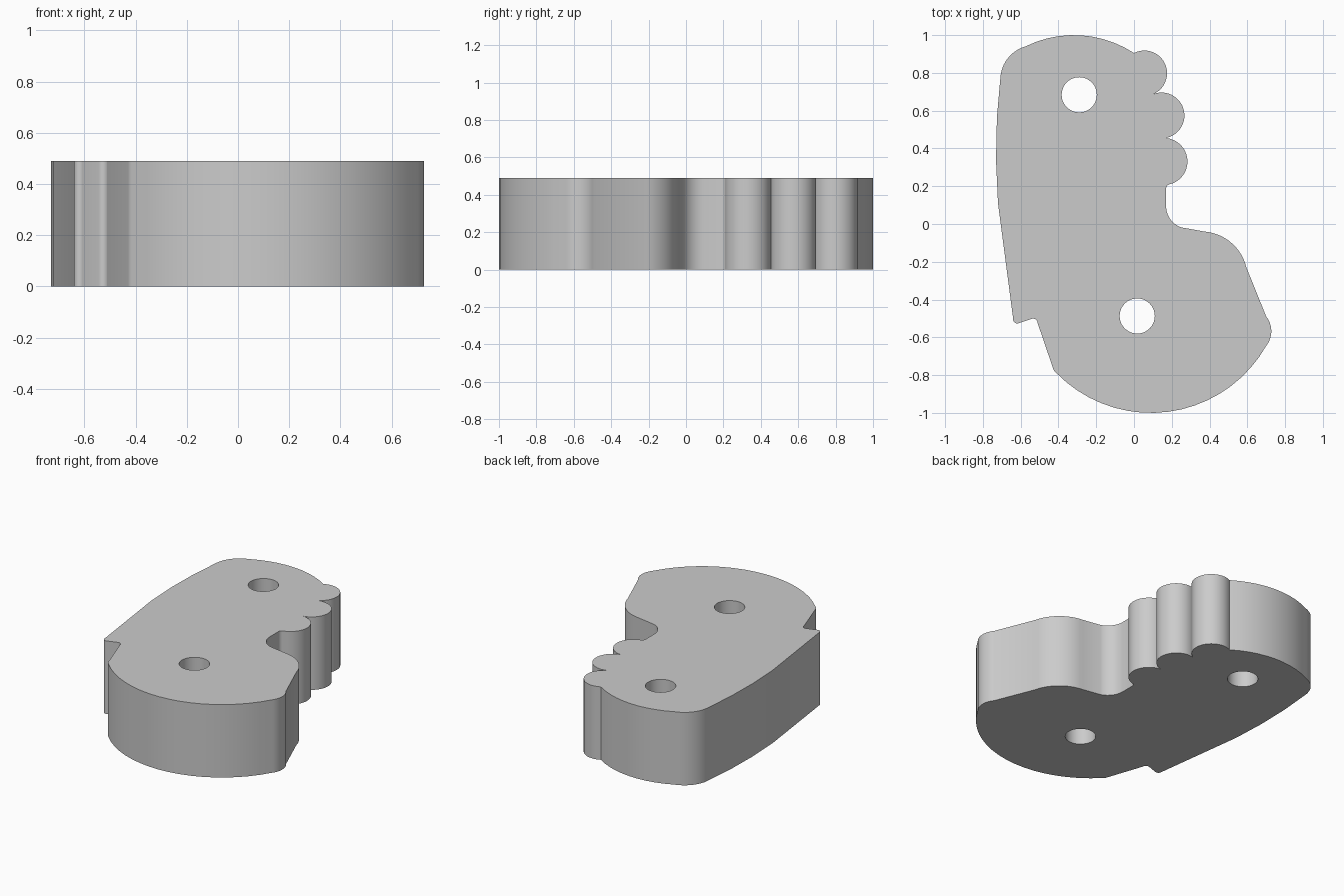
import bpy, bmesh, math
from mathutils import Vector
from mathutils.geometry import intersect_point_line

cube = bpy.data.objects.get("Cube")
if cube:
    bpy.data.objects.remove(cube)

HEIGHT = 0.49
HOLE_RADIUS = 0.093


def arc(start, mid, end, step=0.1):
    """Points on the circle through three points, ends included."""
    (ax, ay), (bx, by), (cx, cy) = start, mid, end
    d = 2 * (ax * (by - cy) + bx * (cy - ay) + cx * (ay - by))
    a, b, c = ax * ax + ay * ay, bx * bx + by * by, cx * cx + cy * cy
    ox = (a * (by - cy) + b * (cy - ay) + c * (ay - by)) / d
    oy = (a * (cx - bx) + b * (ax - cx) + c * (bx - ax)) / d
    r = math.hypot(ax - ox, ay - oy)
    t0, tm, t1 = (math.atan2(y - oy, x - ox) for x, y in (start, mid, end))
    sweep = (t1 - t0) % math.tau
    if (tm - t0) % math.tau > sweep:
        sweep -= math.tau
    n = max(3, round(abs(sweep) / step))
    return [(ox + r * math.cos(t0 + sweep * i / n),
             oy + r * math.sin(t0 + sweep * i / n)) for i in range(n + 1)]


# Outline as a chain of arcs; gaps between arcs become straight walls
ARCS = [
    ((-0.41, -0.79), (0.09, -1.0), (0.70, -0.645)),       # large rounded base
    ((0.70, -0.645), (0.727, -0.565), (0.70, -0.49)),     # side corner
    ((0.595, -0.23), (0.516, -0.10), (0.373, -0.04)),     # shoulder
    ((0.25, -0.018), (0.198, 0.018), (0.17, 0.09)),       # inner bend
    ((0.17, 0.19), (0.178, 0.205), (0.195, 0.212)),       # bend to lobes
    ((0.195, 0.212), (0.283, 0.33), (0.165, 0.455)),      # lower lobe
    ((0.165, 0.455), (0.267, 0.575), (0.10, 0.687)),      # middle lobe
    ((0.10, 0.687), (0.175, 0.80), (0.0, 0.905)),         # upper lobe
    ((0.0, 0.905), (-0.32, 1.0), (-0.575, 0.94)),         # top edge
    ((-0.575, 0.94), (-0.67, 0.875), (-0.706, 0.79)),     # top corner
    ((-0.706, 0.79), (-0.73, 0.45), (-0.72, 0.11)),       # long side
    ((-0.64, -0.50), (-0.633, -0.52), (-0.605, -0.523)),  # spur tip
    ((-0.545, -0.503), (-0.52, -0.506), (-0.51, -0.525)), # spur notch
    ((-0.43, -0.76), (-0.423, -0.777), (-0.41, -0.79)),   # base corner
]
outline = []
for a in ARCS:
    for p in arc(*a):
        if not outline or math.dist(p, outline[-1]) > 1e-4:
            outline.append(p)
if math.dist(outline[0], outline[-1]) < 1e-4:
    outline.pop()


def circle(x, y, n=48):
    return [(x + HOLE_RADIUS * math.cos(math.tau * i / n),
             y + HOLE_RADIUS * math.sin(math.tau * i / n)) for i in range(n)]


# Plate with two through holes, extruded upward
bm = bmesh.new()
edges = []
for loop in (outline, circle(-0.29, 0.684), circle(0.017, -0.487)):
    verts = [bm.verts.new((x, y, 0)) for x, y in loop]
    edges += [bm.edges.new((v, verts[i - 1])) for i, v in enumerate(verts)]
bmesh.ops.triangle_fill(bm, edges=edges, use_beauty=True, normal=Vector((0, 0, 1)))
top = bmesh.ops.extrude_face_region(bm, geom=bm.faces[:], use_keep_orig=True)
bmesh.ops.translate(bm, vec=(0, 0, HEIGHT),
                    verts=[g for g in top["geom"] if isinstance(g, bmesh.types.BMVert)])
bmesh.ops.recalc_face_normals(bm, faces=bm.faces[:])
mesh = bpy.data.meshes.new("shaped_plate")
bm.to_mesh(mesh)
bm.free()
plate = bpy.data.objects.new("shaped_plate", mesh)
bpy.context.collection.objects.link(plate)

# Plain grey material
grey = bpy.data.materials.new("light_grey")
grey.use_nodes = True
color = (0.6, 0.6, 0.6, 1)
grey.diffuse_color = color
grey.node_tree.nodes["Principled BSDF"].inputs["Base Color"].default_value = color
mesh.materials.append(grey)

# Smooth curved walls, sharp rims and creases
bpy.ops.object.select_all(action="DESELECT")
plate.select_set(True)
bpy.context.view_layer.objects.active = plate
bpy.ops.object.shade_smooth_by_angle(angle=math.radians(30))
